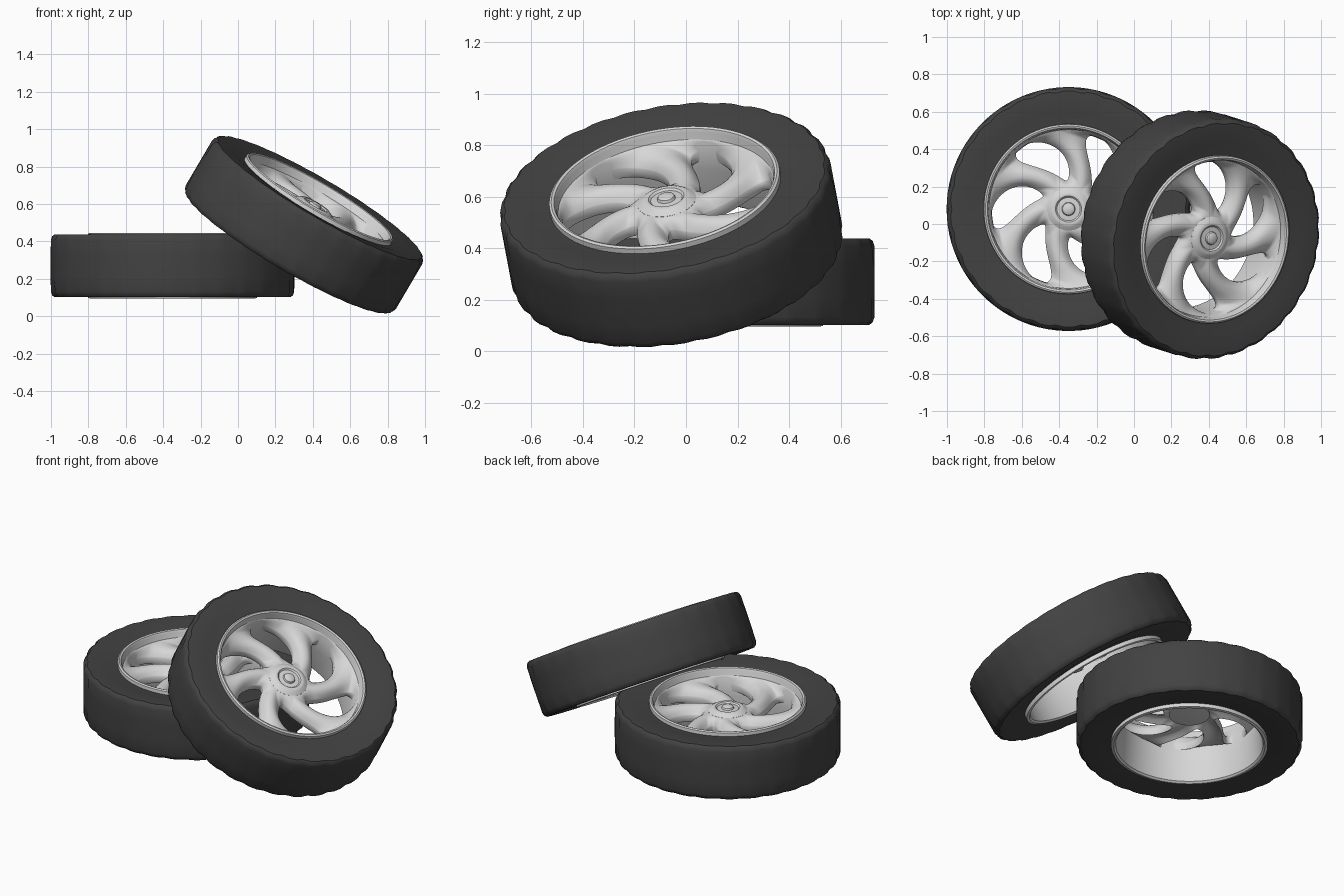
import bpy, bmesh, math
from mathutils import Matrix, Vector

if "Cube" in bpy.data.objects:
    bpy.data.objects.remove(bpy.data.objects["Cube"])

def material(name, c):
    m = bpy.data.materials.new(name)
    m.diffuse_color = (c, c, c, 1)
    m.use_nodes = True
    m.node_tree.nodes["Principled BSDF"].inputs["Base Color"].default_value = m.diffuse_color
    return m

RUBBER = material("dark_rubber", 0.055)
ALLOY = material("light_alloy", 0.68)

def finish(bm, name, mat, angle):
    bmesh.ops.remove_doubles(bm, verts=bm.verts, dist=1e-5)
    bmesh.ops.recalc_face_normals(bm, faces=bm.faces)
    me = bpy.data.meshes.new(name)
    bm.to_mesh(me)
    bm.free()
    me.materials.append(mat)
    me.shade_smooth()
    me.set_sharp_from_angle(angle=math.radians(angle))
    return me

def lathe(name, profile, mat, n, angle=35, closed=True, tweak=None):
    bm = bmesh.new()
    rings = []
    for i in range(n):
        a = math.tau * i / n
        ring = []
        for r, z in profile:
            if tweak:
                r = tweak(r, z, i)
            ring.append(bm.verts.new((r * math.cos(a), r * math.sin(a), z)))
        rings.append(ring)
    m = len(profile)
    for i in range(n):
        p, q = rings[i], rings[(i + 1) % n]
        for j in range(m if closed else m - 1):
            k = (j + 1) % m
            bm.faces.new((p[j], q[j], q[k], p[k]))
    return finish(bm, name, mat, angle)

# tyre: flat tread, slightly dished sidewalls, shallow notches on the shoulders
half = [(0.435, 0.148), (0.47, 0.150), (0.52, 0.160), (0.60, 0.168),
        (0.632, 0.168), (0.645, 0.158), (0.652, 0.138), (0.652, 0.06)]
tyre = lathe("tyre", half + [(r, -z) for r, z in reversed(half)], RUBBER, 90,
             tweak=lambda r, z, i: r - 0.008 if r > 0.63 and abs(z) > 0.1 and i % 3 == 0 else r)

# rim: front lip, barrel and rear lip as one closed section
rim = lathe("rim", [(0.412, 0.10), (0.424, 0.125), (0.428, 0.158), (0.434, 0.172), (0.444, 0.176),
                    (0.453, 0.170), (0.455, 0.14), (0.44, 0.13), (0.432, 0.0), (0.44, -0.13),
                    (0.452, -0.15), (0.452, -0.172), (0.436, -0.175), (0.425, -0.165),
                    (0.418, -0.12), (0.410, 0.0)], ALLOY, 96)

# hub: raised ring, recessed face and centre button, closed at the back
hub = lathe("hub", [(0, 0.137), (0.022, 0.136), (0.032, 0.130), (0.036, 0.120), (0.062, 0.118),
                    (0.070, 0.126), (0.082, 0.128), (0.095, 0.122), (0.115, 0.108),
                    (0.118, 0.03), (0.0, 0.02)], ALLOY, 48, closed=False)

# spokes: six swirled sectors, each lofted from its border to a teardrop window
def make_spokes():
    bm = bmesh.new()
    n = 14
    side = [2 * i / n - 1 for i in range(n)]
    square = ([(s, -1) for s in side] + [(1, s) for s in side]
              + [(-s, 1) for s in side] + [(-1, -s) for s in side])

    def crest(r):
        return 0.108 + 0.022 * max(0, (r - 0.33) / 0.1) ** 2

    # (blend border -> window, drop below crest): front, wall, back
    steps = [(f, 0.045 * f ** 2.5) for f in (0, 0.2, 0.4, 0.6, 0.75, 0.88, 0.96, 1)]
    steps += [(1, 0.075), (0.93, 0.088), (0.75, 0.082), (0.4, 0.07), (0, 0.065)]
    for k in range(6):
        theta = math.radians(126 + 60 * k)
        rings = []
        for f, drop in steps:
            ring = []
            for a, b in square:
                l = math.hypot(a, b)
                da, db = a / l, b / l
                r0, t0 = 0.265 + 0.160 * b, a * math.pi / 6
                r1 = 0.285 + 0.132 * db
                t1 = da * (0.082 + 0.048 * db) / r1
                r, t = r0 + (r1 - r0) * f, t0 + (t1 - t0) * f
                t += theta + math.radians(32) * (r - 0.4) / 0.25
                ring.append(bm.verts.new((r * math.cos(t), r * math.sin(t), crest(r) - drop)))
            rings.append(ring)
        for p, q in zip(rings, rings[1:]):
            for j in range(len(p)):
                i = (j + 1) % len(p)
                bm.faces.new((p[j], p[i], q[i], q[j]))
    return finish(bm, "spokes", ALLOY, 60)

spokes = make_spokes()

# two wheels: one flat, one leaning on it
tilt = Vector((0, 0, 1)).rotation_difference(Vector((0.5, -0.16, 0.85))).to_matrix().to_4x4()
placements = {
    "flat_wheel": Matrix.Translation((-0.35, 0.08, 0.27)),
    "leaning_wheel": Matrix.Translation((0.353, -0.057, 0.49)) @ tilt
                     @ Matrix.Rotation(math.radians(28), 4, 'Z'),
}
for label, matrix in placements.items():
    for me in (tyre, rim, hub, spokes):
        ob = bpy.data.objects.new(label + "_" + me.name, me)
        ob.matrix_world = matrix
        bpy.context.collection.objects.link(ob)
